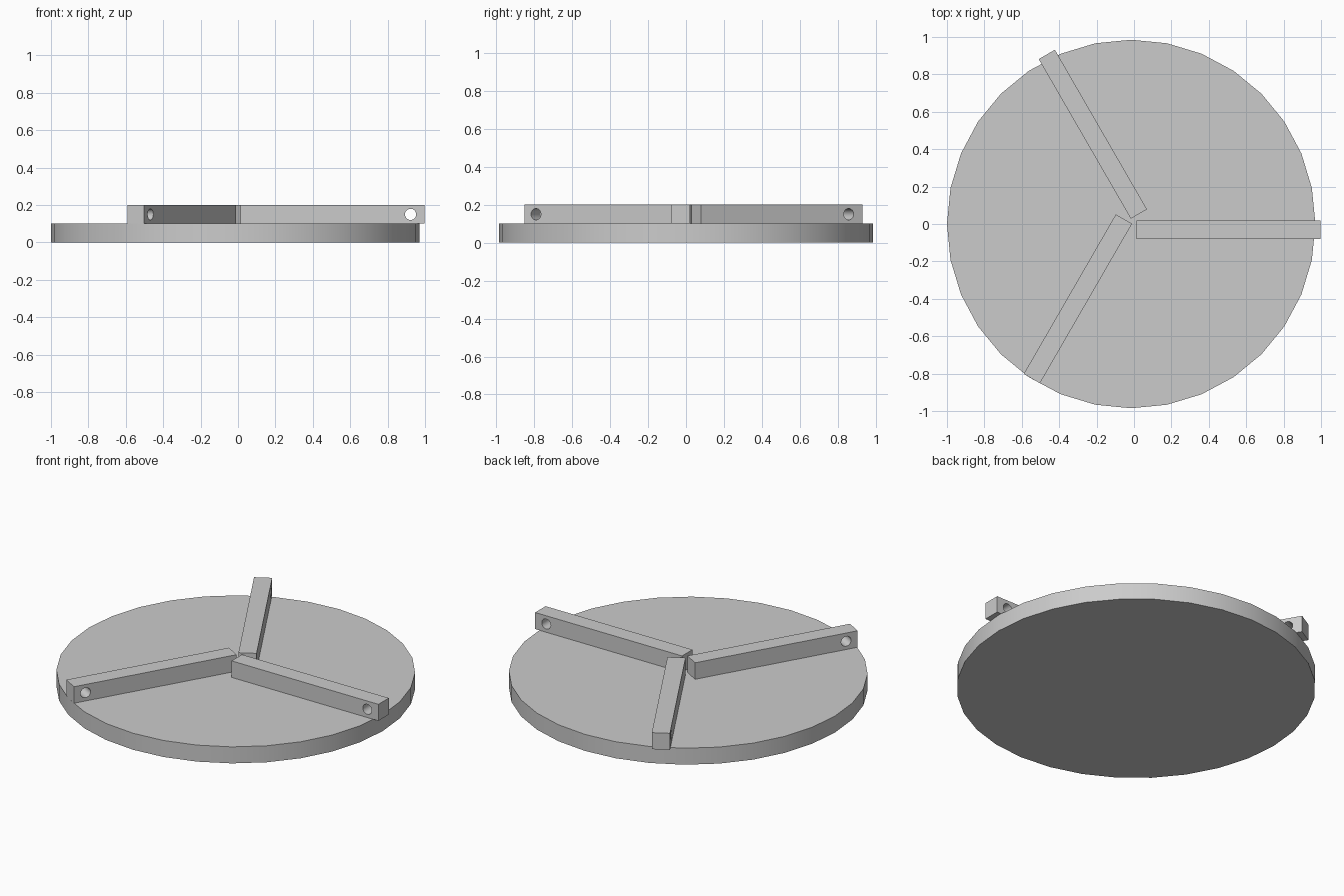
import bpy
from math import radians
from mathutils import Matrix, Vector

default = bpy.data.objects.get("Cube")
if default:
    bpy.data.objects.remove(default, do_unlink=True)

# Single plain grey
grey = bpy.data.materials.new("light grey")
grey.use_nodes = True
colour = (0.6, 0.6, 0.6, 1)
grey.diffuse_color = colour
grey.node_tree.nodes["Principled BSDF"].inputs["Base Color"].default_value = colour

DISC_R, THICK = 0.985, 0.1
ARM_LENGTH, ARM_WIDTH, HOLE_R = 0.985, 0.1, 0.03


def finish(obj, name):
    obj.name = name
    obj.data.materials.clear()
    obj.data.materials.append(grey)
    bpy.ops.object.select_all(action='DESELECT')
    obj.select_set(True)
    bpy.context.view_layer.objects.active = obj
    bpy.ops.object.shade_smooth_by_angle(angle=radians(30))


def arm(name, middle, angle, hole_inset):
    """Square bar lying on the disc, drilled crosswise near its outer end."""
    bpy.ops.mesh.primitive_cube_add(size=1)
    bar = bpy.context.object
    bar.data.transform(Matrix.Diagonal((ARM_LENGTH, ARM_WIDTH, THICK, 1)))

    bpy.ops.mesh.primitive_cylinder_add(
        vertices=32, radius=HOLE_R, depth=ARM_WIDTH * 2,
        location=(ARM_LENGTH / 2 - hole_inset, 0, 0), rotation=(radians(90), 0, 0))
    drill = bpy.context.object
    drill.hide_render = True

    cut = bar.modifiers.new("pin hole", 'BOOLEAN')
    cut.operation, cut.solver, cut.object = 'DIFFERENCE', 'EXACT', drill
    bpy.context.view_layer.objects.active = bar
    bpy.ops.object.modifier_apply(modifier=cut.name)
    bpy.data.objects.remove(drill, do_unlink=True)

    bar.location = Vector((*middle, THICK * 1.5))
    bar.rotation_euler.z = radians(angle)
    finish(bar, name)


# Round base plate
bpy.ops.mesh.primitive_cylinder_add(
    vertices=32, radius=DISC_R, depth=THICK, location=(-0.015, 0, THICK / 2))
finish(bpy.context.object, "base_disc")

# Three bars spreading out from the middle
arm("left_arm", (0.505, -0.03), 0, 0.075)
arm("back_arm", (-0.22, 0.48), 120, 0.085)
arm("front_arm", (-0.30, -0.40), 240, 0.07)
